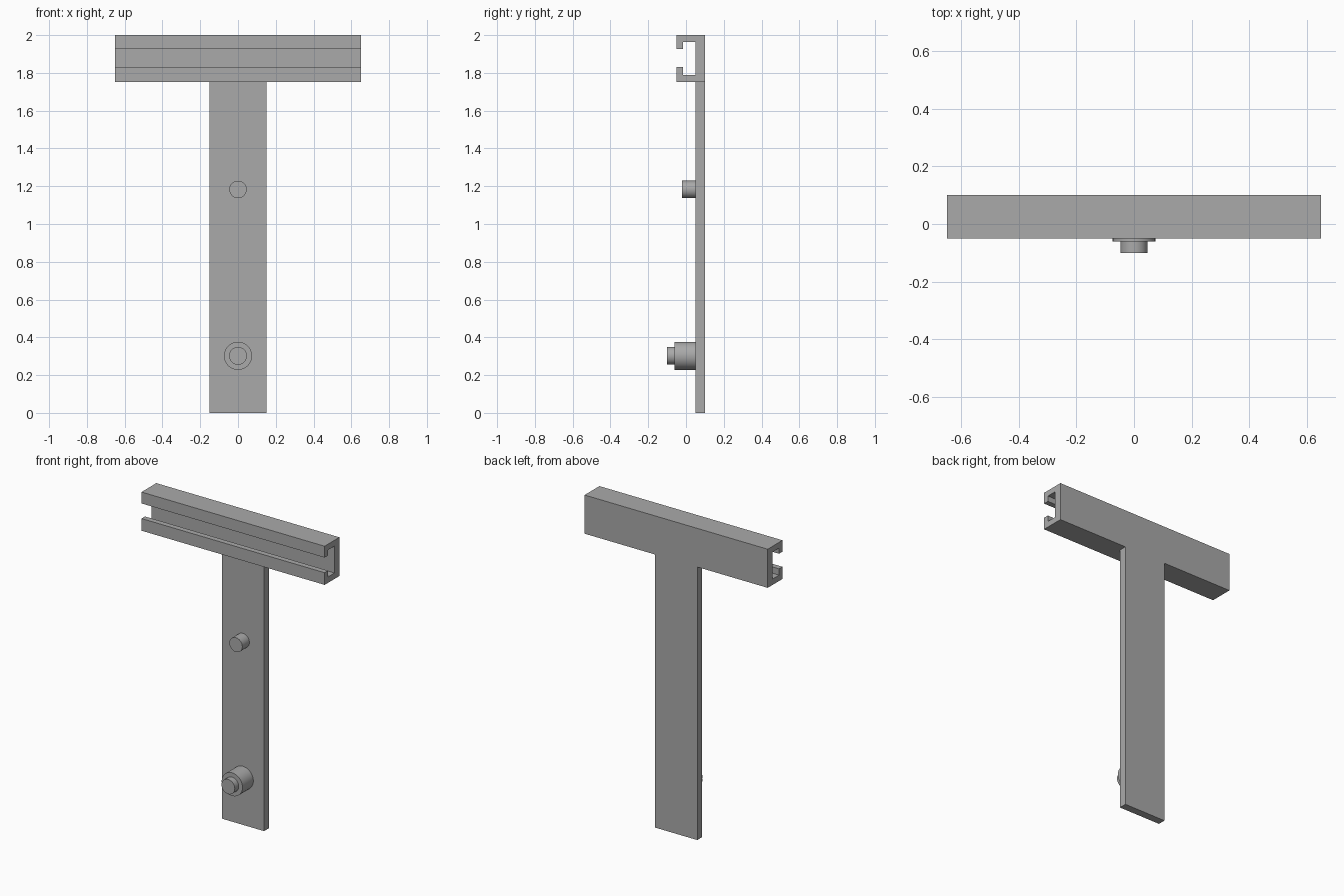
import bpy
import bmesh
from math import radians
from mathutils import Matrix, Vector

cube = bpy.data.objects.get("Cube")
if cube:
    bpy.data.objects.remove(cube, do_unlink=True)

grey = bpy.data.materials.new("plain grey")
grey.use_nodes = True
colour = (0.40, 0.40, 0.40, 1)
grey.diffuse_color = colour
grey.node_tree.nodes["Principled BSDF"].inputs["Base Color"].default_value = colour


def finish(name, bm):
    bmesh.ops.recalc_face_normals(bm, faces=bm.faces)
    mesh = bpy.data.meshes.new(name)
    bm.to_mesh(mesh)
    bm.free()
    mesh.materials.append(grey)
    obj = bpy.data.objects.new(name, mesh)
    bpy.context.collection.objects.link(obj)
    return obj


def extrude_along_x(name, profile, half_width):
    """Extrude a closed (y, z) profile symmetrically about x = 0."""
    bm = bmesh.new()
    face = bm.faces.new([bm.verts.new((-half_width, y, z)) for y, z in profile])
    ext = bmesh.ops.extrude_face_region(bm, geom=[face])
    verts = [v for v in ext["geom"] if isinstance(v, bmesh.types.BMVert)]
    bmesh.ops.translate(bm, verts=verts, vec=Vector((2 * half_width, 0, 0)))
    return finish(name, bm)


def peg(name, radius, front, back, z):
    """Round peg pointing along y."""
    bm = bmesh.new()
    place = Matrix.Translation((0, (front + back) / 2, z)) @ Matrix.Rotation(radians(90), 4, "X")
    bmesh.ops.create_cone(bm, cap_ends=True, segments=64, radius1=radius,
                          radius2=radius, depth=back - front, matrix=place)
    obj = finish(name, bm)
    bpy.ops.object.select_all(action="DESELECT")
    obj.select_set(True)
    bpy.context.view_layer.objects.active = obj
    bpy.ops.object.shade_smooth_by_angle(angle=radians(30))


# Slotted rail: C-shaped channel open to the front
front, lip, inner, back = -0.05, -0.015, 0.05, 0.10
bottom, floor, slot_low, slot_high, ceiling, top = 1.752, 1.79, 1.83, 1.927, 1.963, 2.0
extrude_along_x("slotted_rail", [
    (back, bottom), (back, top), (front, top), (front, slot_high),
    (lip, slot_high), (lip, ceiling), (inner, ceiling), (inner, floor),
    (lip, floor), (lip, slot_low), (front, slot_low), (front, bottom)], 0.65)

# Flat upright plate hanging below the rail
extrude_along_x("upright_plate", [
    (inner, 0), (back, 0), (back, bottom), (inner, bottom)], 0.15)

# Pegs on the front of the plate
peg("upper_pin", 0.046, -0.022, inner, 1.183)
peg("lower_boss", 0.074, -0.06, inner, 0.302)
peg("lower_boss_tip", 0.047, -0.10, -0.06, 0.302)
